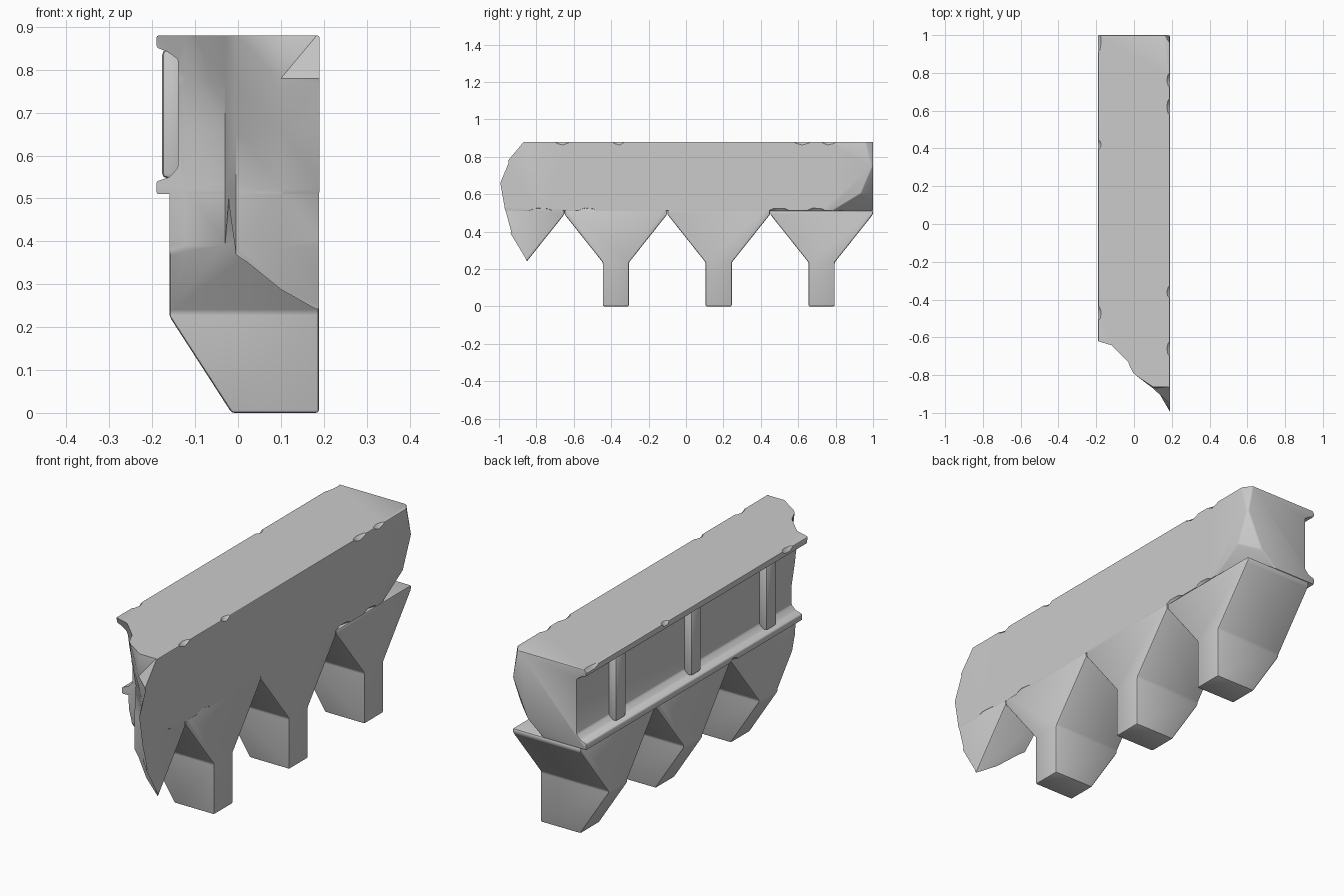
import bpy, bmesh, math, random
from mathutils import Vector, Matrix

if "Cube" in bpy.data.objects:
    bpy.data.objects.remove(bpy.data.objects["Cube"])

random.seed(4)


def make(name, bm):
    bmesh.ops.recalc_face_normals(bm, faces=bm.faces)
    me = bpy.data.meshes.new(name)
    bm.to_mesh(me)
    bm.free()
    ob = bpy.data.objects.new(name, me)
    bpy.context.collection.objects.link(ob)
    return ob


def prism(points, offset):
    bm = bmesh.new()
    face = bm.faces.new([bm.verts.new(p) for p in points])
    ext = bmesh.ops.extrude_face_region(bm, geom=[face])
    moved = [g for g in ext["geom"] if isinstance(g, bmesh.types.BMVert)]
    bmesh.ops.translate(bm, verts=moved, vec=offset)
    bmesh.ops.recalc_face_normals(bm, faces=bm.faces)
    return bm


def slice_off(bm, point, normal):
    """Remove everything on the normal side and cap the cut."""
    cut = bmesh.ops.bisect_plane(bm, geom=bm.verts[:] + bm.edges[:] + bm.faces[:],
                                 plane_co=point, plane_no=normal, clear_outer=True)
    edges = [g for g in cut["geom_cut"] if isinstance(g, bmesh.types.BMEdge)]
    bmesh.ops.holes_fill(bm, edges=edges, sides=0)


def finish(ob, bevel, cutters):
    b = ob.modifiers.new("Worn edges", "BEVEL")
    b.width, b.segments, b.limit_method = bevel, 2, "ANGLE"
    b.angle_limit = math.radians(25)
    for c in cutters:
        m = ob.modifiers.new("Cut", "BOOLEAN")
        m.operation, m.solver, m.object = "DIFFERENCE", "EXACT", c
    bpy.ops.object.select_all(action="DESELECT")
    bpy.context.view_layer.objects.active = ob
    ob.select_set(True)
    for m in list(ob.modifiers):
        bpy.ops.object.modifier_apply(modifier=m.name)
    bpy.ops.object.shade_smooth_by_angle(angle=math.radians(35))


# Cutter for the broken front end: y of the fracture on an x/z grid
xs = [-0.22, -0.12, -0.03, -0.005, 0.1, 0.2]
rows = [
    (-0.10, [-0.52, -0.52, -0.55, -0.74, -0.80, -0.80]),
    (0.24, [-0.53, -0.54, -0.55, -0.74, -0.80, -0.86]),
    (0.39, [-0.54, -0.56, -0.57, -0.75, -0.84, -0.95]),
    (0.52, [-0.58, -0.57, -0.60, -0.75, -0.82, -0.985]),
    (0.66, [-0.58, -0.57, -0.61, -0.74, -0.84, -1.01]),
    (0.78, [-0.60, -0.60, -0.68, -0.77, -0.87, -0.96]),
    (0.90, [-0.62, -0.65, -0.74, -0.79, -0.86, -0.86]),
]
bm = bmesh.new()
grid = [[bm.verts.new((x, y, z)) for x, y in zip(xs, ys)] for z, ys in rows]
for lo, hi in zip(grid, grid[1:]):
    for i in range(len(xs) - 1):
        bm.faces.new((lo[i], lo[i + 1], hi[i + 1], hi[i]))
rim = [e for e in bm.edges if e.is_boundary]
ext = bmesh.ops.extrude_edge_only(bm, edges=rim)["geom"]
for v in ext:
    if isinstance(v, bmesh.types.BMVert):
        v.co.y = -1.5
bmesh.ops.holes_fill(bm, edges=[e for e in bm.edges if e.is_boundary], sides=0)
bmesh.ops.triangulate(bm, faces=bm.faces)
fracture = make("fracture_cutter", bm)

# Cutter for small chips along the edges: x, y, z, half length
chips = [(0.19, -0.77, 0.51, 0.10), (0.19, -0.52, 0.51, 0.08), (0.19, 0.50, 0.51, 0.09),
         (0.19, 0.70, 0.51, 0.08), (0.19, 0.76, 0.88, 0.06), (0.19, 0.62, 0.88, 0.07),
         (0.19, -0.36, 0.88, 0.05), (0.19, -0.66, 0.88, 0.06), (-0.19, -0.47, 0.88, 0.06),
         (-0.19, 0.42, 0.88, 0.04), (-0.19, 0.97, 0.88, 0.10), (-0.19, -0.08, 0.51, 0.05)]
bm = bmesh.new()
for x, y, z, half in chips:
    out = Vector((math.copysign(0.022, x), 0, 0.022 if z > 0.7 else -0.022))
    mat = (Matrix.Translation(Vector((x, y, z)) + out)
           @ Matrix.Rotation(random.uniform(-0.12, 0.12), 4, "X")
           @ Matrix.Diagonal((0.045, half, 0.045, 1)))
    bmesh.ops.create_icosphere(bm, subdivisions=2, radius=1, matrix=mat)
chip = make("chip_cutter", bm)

# Beam with a long recess on its left face
profile = [(0.19, 0.51), (0.19, 0.88), (-0.19, 0.88), (-0.19, 0.852), (-0.165, 0.842),
           (-0.14, 0.825), (-0.14, 0.572), (-0.16, 0.55), (-0.19, 0.54), (-0.19, 0.51)]
bm = prism([(x, 1.0, z) for x, z in profile], (0, -2.15, 0))
# broken lower corner and nicked upper corner at the back end
inside = Vector((0, 0, 0.7))
for a, b, c in [((0.19, 1, 0.76), (0.19, 0.92, 0.57), (0.08, 1, 0.51)),
                ((0.19, 0.96, 0.62), (0.19, 0.78, 0.51), (0.03, 1, 0.51)),
                ((0.19, 1, 0.72), (0.19, 0.96, 0.88), (0.16, 1, 0.88))]:
    a, b, c = Vector(a), Vector(b), Vector(c)
    n = (b - a).cross(c - a).normalized()
    slice_off(bm, a, -n if n.dot(inside - a) > 0 else n)
finish(make("beam", bm), 0.007, [chip, fracture])

# Hanging corbels, the frontmost one mostly broken away
half_profile = [(0.070, 0.0), (0.070, 0.235), (0.2745, 0.492), (0.2745, 0.54)]
for i in range(4):
    cy = -0.925 + 0.55 * i
    outline = half_profile + [(-y, z) for y, z in reversed(half_profile)]
    # the far ends stop at the beam's underside so nothing shows past its chips
    bm = prism([(-0.16, cy + y, min(z, 0.512 if i == 3 else z)) for y, z in outline], (0.349, 0, 0))
    slice_off(bm, (-0.16, 0, 0.225), Vector((-0.225, 0, -0.145)).normalized())
    name = "broken_corbel" if i == 0 else f"corbel_{i}"
    finish(make(name, bm), 0.009 if i == 3 else 0.014, [fracture] if i < 2 else [])

# Posts dividing the recess, one above each whole corbel
for i in range(3):
    bm = bmesh.new()
    bmesh.ops.create_cube(bm, size=1, matrix=Matrix.Translation((-0.152, -0.375 + 0.55 * i, 0.697))
                          @ Matrix.Diagonal((0.05, 0.075, 0.30, 1)))
    finish(make(f"recess_post_{i + 1}", bm), 0.012, [])

for helper in (fracture, chip):
    bpy.data.objects.remove(helper)
